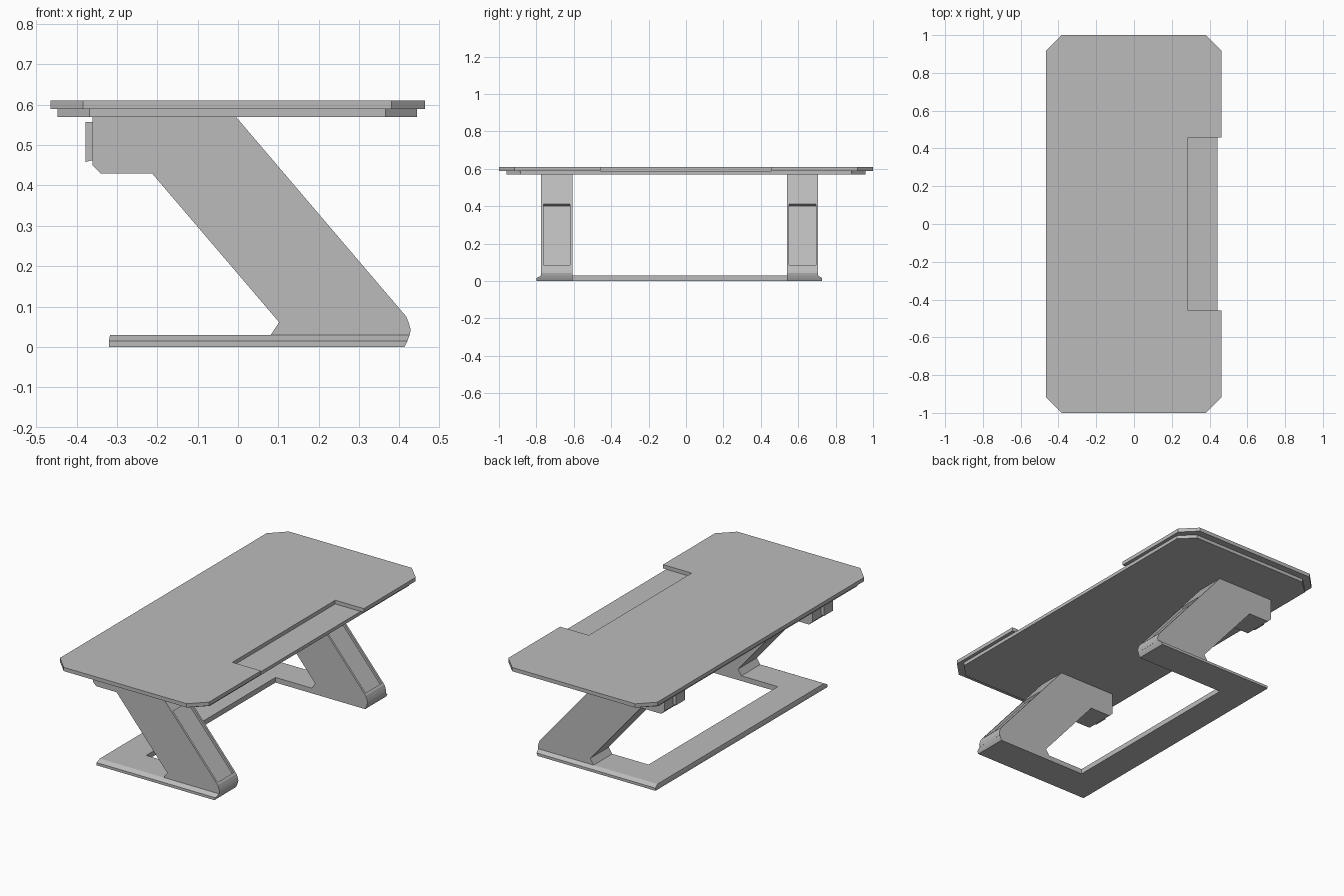
import bpy
import bmesh

cube = bpy.data.objects.get("Cube")
if cube:
    bpy.data.objects.remove(cube, do_unlink=True)

# One plain grey for the whole desk
grey = bpy.data.materials.new("warm_free_grey")
grey.name = "plain_grey"
grey.use_nodes = True
COLOUR = (0.5, 0.5, 0.5, 1)
grey.diffuse_color = COLOUR
grey.node_tree.nodes["Principled BSDF"].inputs["Base Color"].default_value = COLOUR


def loft(name, rings):
    """Join matching outlines into a closed solid."""
    bm = bmesh.new()
    loops = [[bm.verts.new(p) for p in ring] for ring in rings]
    n = len(loops[0])
    for a, b in zip(loops, loops[1:]):
        for i in range(n):
            j = (i + 1) % n
            bm.faces.new((a[i], a[j], b[j], b[i]))
    bm.faces.new(loops[0][::-1])
    bm.faces.new(loops[-1])
    bmesh.ops.recalc_face_normals(bm, faces=bm.faces)
    mesh = bpy.data.meshes.new(name)
    bm.to_mesh(mesh)
    bm.free()
    mesh.materials.append(grey)
    obj = bpy.data.objects.new(name, mesh)
    bpy.context.scene.collection.objects.link(obj)
    return obj


def slab(name, outline, z0, z1):
    return loft(name, [[(x, y, z) for x, y in outline] for z in (z0, z1)])


def side_prism(name, profile, y0, y1):
    return loft(name, [[(x, y, z) for x, z in profile] for y in (y0, y1)])


def half_to_full(half):
    """Mirror an outline across the x axis."""
    return half + [(x, -y) for x, y in reversed(half)]


# Table top with clipped corners and a long notch in one edge
slab("table_top", half_to_full([
    (0.285, 0.457), (0.463, 0.457), (0.463, 0.918), (0.381, 1),
    (-0.384, 1), (-0.465, 0.918)]), 0.589, 0.61)

# Thinner board underneath, which shows as the floor of the notch
slab("under_board", half_to_full([
    (0.443, 0.885), (0.366, 0.96), (-0.368, 0.96), (-0.447, 0.885)]),
    0.57, 0.589)


# U-shaped base frame with sloped outer sides
def base_ring(z, x0, x1, y0, y1):
    return [(x, y, z) for x, y in (
        (x0, y0), (x1, y0), (x1, -0.608), (-0.145, -0.608),
        (-0.145, 0.54), (x1, 0.54), (x1, y1), (x0, y1))]


loft("base_frame", [
    base_ring(0, -0.32, 0.413, -0.8, 0.728),
    base_ring(0.015, -0.32, 0.42, -0.8, 0.728),
    base_ring(0.029, -0.317, 0.425, -0.775, 0.706)])

# Slanted legs, each with a recessed panel and a small end block
LEG = [(-0.36, 0.57), (-0.005, 0.57), (0.417, 0.075), (0.424, 0.057),
       (0.428, 0.042), (0.425, 0.028), (0.08, 0.028), (0.102, 0.061),
       (-0.213, 0.43), (-0.34, 0.43), (-0.36, 0.45)]
RECESS = [(0.131, 0.41), (0.408, 0.085), (0.398, 0.077), (0.121, 0.402)]
RECESS = [RECESS[3], (0.151, 0.427), (0.428, 0.102), RECESS[2]]
BLOCK = [(-0.355, 0.557), (-0.378, 0.557), (-0.378, 0.458), (-0.355, 0.464)]

for side, y0, y1 in (("right", -0.775, -0.608), ("left", 0.54, 0.706)):
    leg = side_prism(side + "_leg", LEG, y0, y1)
    cutter = side_prism(side + "_recess_cutter", RECESS, y0 + 0.012, y1 - 0.012)
    cutter.hide_render = True
    cutter.hide_viewport = True
    cut = leg.modifiers.new("panel_recess", "BOOLEAN")
    cut.object = cutter
    cut.operation = "DIFFERENCE"
    cut.solver = "EXACT"
    side_prism(side + "_end_block", BLOCK, y0 + 0.01, y0 + 0.09)
